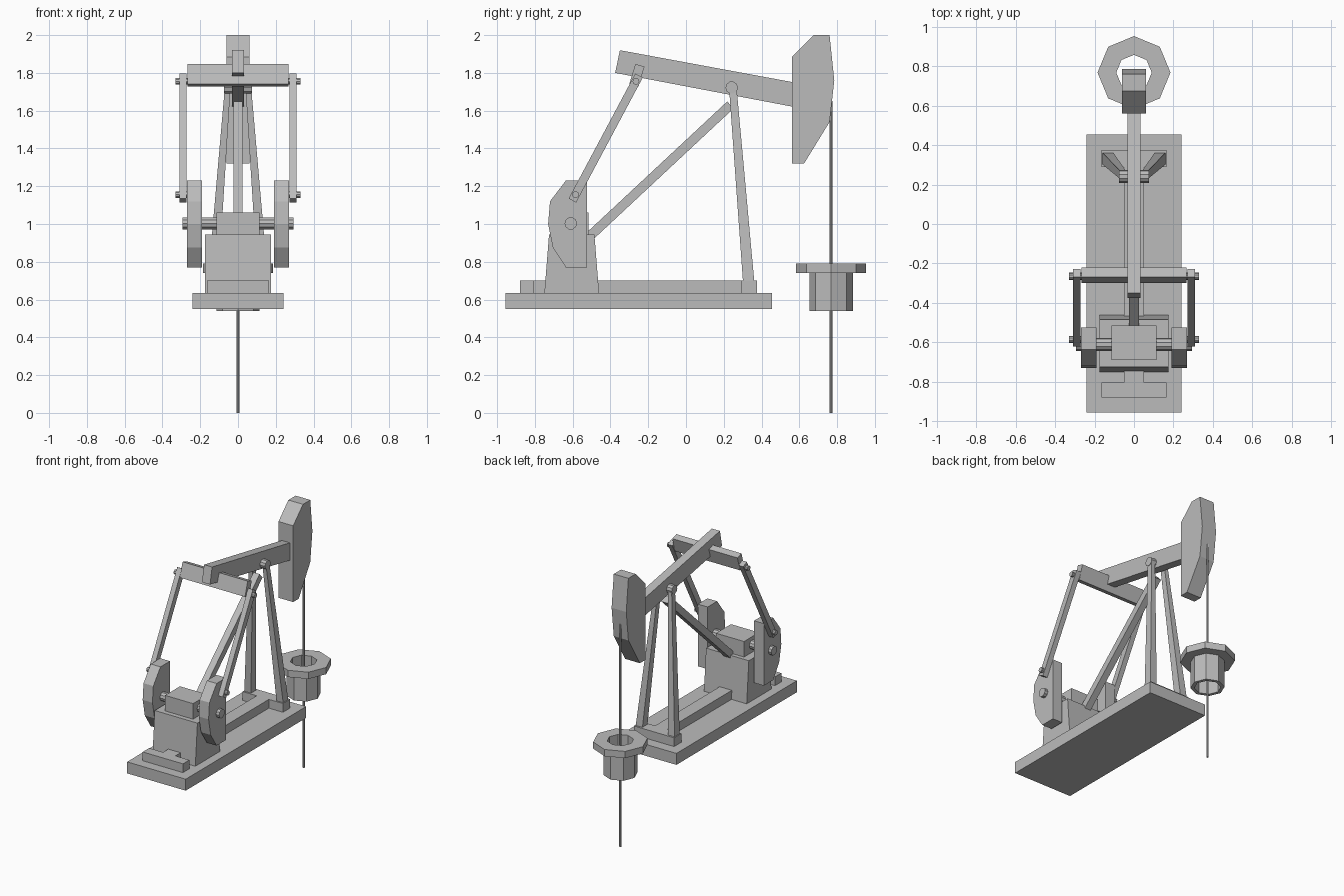
import bpy, bmesh, math
from mathutils import Vector

cube = bpy.data.objects.get("Cube")
if cube:
    bpy.data.objects.remove(cube, do_unlink=True)

grey = bpy.data.materials.new("plain_grey")
grey.use_nodes = True
COLOUR = (0.5, 0.5, 0.5, 1)
grey.diffuse_color = COLOUR
grey.node_tree.nodes["Principled BSDF"].inputs["Base Color"].default_value = COLOUR


def finish(name, bm):
    bmesh.ops.recalc_face_normals(bm, faces=bm.faces)
    mesh = bpy.data.meshes.new(name)
    bm.to_mesh(mesh)
    bm.free()
    mesh.materials.append(grey)
    obj = bpy.data.objects.new(name, mesh)
    bpy.context.collection.objects.link(obj)
    return obj


def loft(name, loops, closed=False):
    """Skin matching loops of points; cap the ends, or join them when closed."""
    bm = bmesh.new()
    rings = [[bm.verts.new(p) for p in loop] for loop in loops]
    n = len(rings[0])
    pairs = list(zip(rings, rings[1:]))
    if closed:
        pairs.append((rings[-1], rings[0]))
    else:
        bm.faces.new(rings[0])
        bm.faces.new(rings[-1])
    for a, b in pairs:
        for i in range(n):
            j = (i + 1) % n
            bm.faces.new((a[i], a[j], b[j], b[i]))
    return finish(name, bm)


def prism(name, profile, x0, x1):
    """Extrude a (y, z) profile across x."""
    return loft(name, [[(x, y, z) for y, z in profile] for x in (x0, x1)])


def box(name, x, y0, y1, z0, z1):
    return prism(name, [(y0, z0), (y1, z0), (y1, z1), (y0, z1)], -x, x)


def bar(name, a, b, width, x0, x1, extend=0.0):
    """Straight bar between two (y, z) points."""
    a, b = Vector(a), Vector(b)
    d = (b - a).normalized()
    s = Vector((-d.y, d.x)) * width / 2
    a, b = a - d * extend, b + d * extend
    return prism(name, [a - s, b - s, b + s, a + s], x0, x1)


def pin(name, y, z, r, x0, x1, sides=10):
    turn = [2 * math.pi * i / sides for i in range(sides)]
    return prism(name, [(y + r * math.cos(t), z + r * math.sin(t)) for t in turn], x0, x1)


def ring(r, z, y=0.768, sides=8):
    turn = [2 * math.pi * i / sides for i in range(sides)]
    return [(r * math.cos(t), y + r * math.sin(t), z) for t in turn]


def rect(x0, x1, y0, y1, z):
    return [(x0, y0, z), (x1, y0, z), (x1, y1, z), (x0, y1, z)]


# Base and its rails
box("base_slab", 0.24, -0.955, 0.455, 0.55, 0.635)
box("centre_rail", 0.05, -0.47, 0.295, 0.63, 0.70)
box("front_stem", 0.05, -0.81, -0.73, 0.63, 0.70)
box("front_foot", 0.165, -0.88, -0.805, 0.63, 0.70)
box("post_foot", 0.165, 0.29, 0.375, 0.63, 0.70)

# Gearbox
prism("gearbox_pedestal", [(-0.75, 0.63), (-0.46, 0.63), (-0.485, 0.945), (-0.725, 0.945)],
      -0.175, 0.175)
box("gearbox_top", 0.115, -0.69, -0.515, 0.94, 1.06)
pin("crank_shaft", -0.61, 1.003, 0.033, -0.295, 0.295)

# Support posts, brace and beam pivot
pin("beam_pivot", 0.242, 1.722, 0.033, -0.075, 0.075)
bar("rear_brace", (-0.51, 0.935), (0.235, 1.63), 0.05, -0.025, 0.025)

# Walking beam, head and cross bar
prism("walking_beam", [(-0.35, 1.92), (-0.375, 1.80), (0.57, 1.62), (0.57, 1.75)], -0.033, 0.033)
prism("beam_head", [(0.56, 1.885), (0.675, 2), (0.76, 2), (0.785, 1.76),
                    (0.76, 1.54), (0.625, 1.32), (0.56, 1.32)], -0.06, 0.06)
bar("cross_bar", (-0.276, 1.735), (-0.244, 1.84), 0.05, -0.267, 0.267)

# Cranks, connecting rods, pins and posts on both sides
crank = [(-0.636, 1.23), (-0.525, 1.23), (-0.525, 0.77), (-0.636, 0.77),
         (-0.705, 0.875), (-0.73, 1.0), (-0.72, 1.12)]
low, high = (-0.585, 1.155), (-0.265, 1.755)
for side, s in (("left", 1), ("right", -1)):
    prism(side + "_crank", crank, s * 0.19, s * 0.27)
    bar(side + "_connecting_rod", low, high, 0.045, s * 0.272, s * 0.31, 0.035)
    pin(side + "_lower_pin", *low, 0.018, s * 0.25, s * 0.33)
    pin(side + "_upper_pin", *high, 0.018, s * 0.25, s * 0.33)
    loft(side + "_post", [rect(s * 0.105, s * 0.16, 0.302, 0.362, 0.69),
                          rect(s * 0.04, s * 0.07, 0.228, 0.268, 1.72)])

# Wellhead collar and polished rod
loft("wellhead", [ring(0.115, 0.54), ring(0.115, 0.74), ring(0.185, 0.74),
                  ring(0.185, 0.79), ring(0.09, 0.79), ring(0.09, 0.54)], closed=True)
loft("pump_rod", [ring(0.008, 0.0), ring(0.008, 1.65)])
